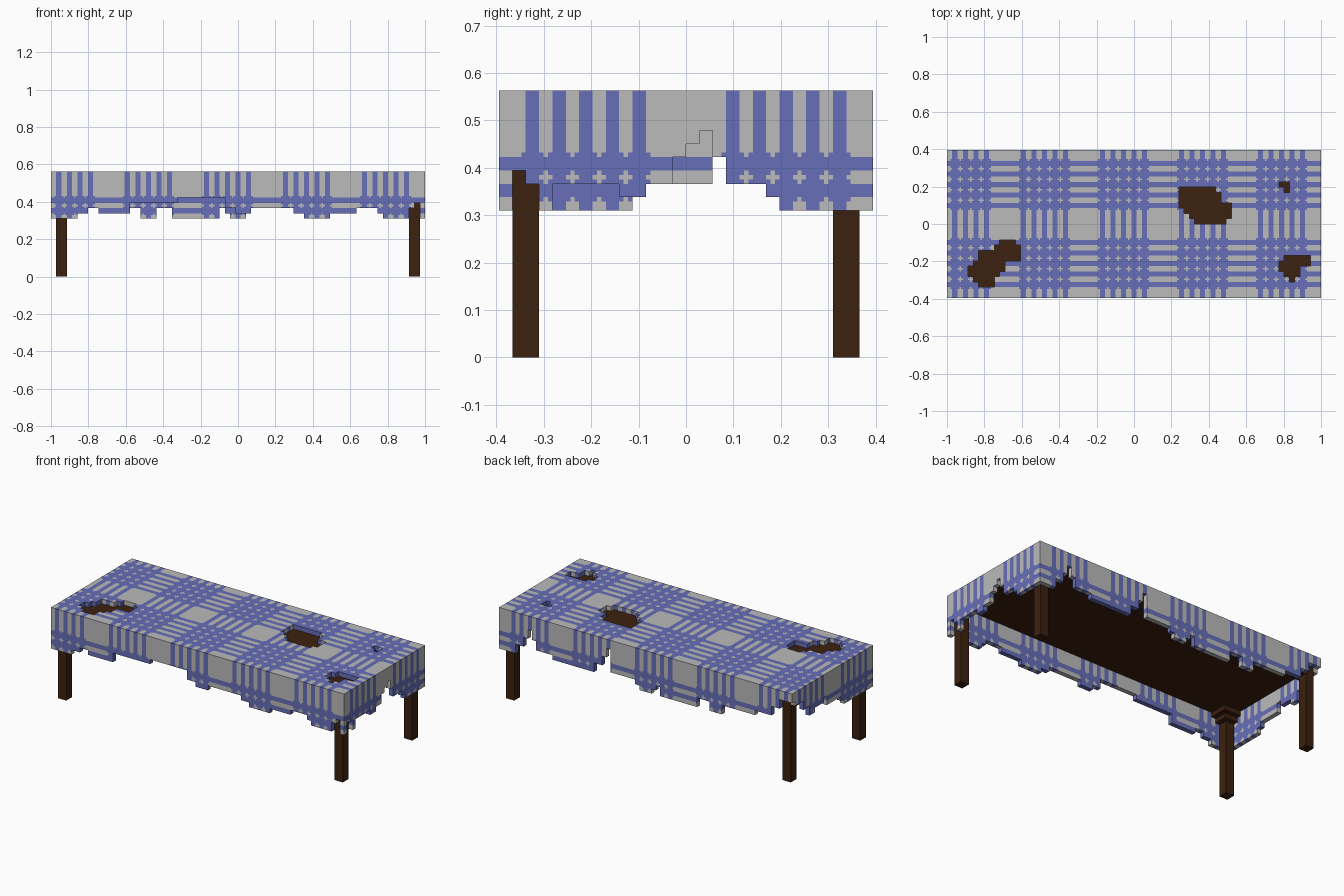
import bpy
import bmesh
from mathutils import Vector

cube = bpy.data.objects.get("Cube")
if cube:
    bpy.data.objects.remove(cube, do_unlink=True)

U = 2 / 71              # size of one block
NX, NY, TOP = 71, 28, 20


def material(name, rgb):
    m = bpy.data.materials.new(name)
    m.use_nodes = True
    m.diffuse_color = (*rgb, 1)
    m.node_tree.nodes["Principled BSDF"].inputs["Base Color"].default_value = (*rgb, 1)
    return m


GREY = material("cloth grey", (0.497, 0.497, 0.497))
BLUE = material("cloth blue", (0.133, 0.156, 0.479))
WOOD = material("dark wood", (0.045, 0.0150, 0.0044))


def finish(bm, name, mats):
    bmesh.ops.remove_doubles(bm, verts=bm.verts, dist=1e-5)
    me = bpy.data.meshes.new(name)
    bm.to_mesh(me)
    bm.free()
    for m in mats:
        me.materials.append(m)
    ob = bpy.data.objects.new(name, me)
    bpy.context.collection.objects.link(ob)
    return ob


# Plaid stripe rules: five stripes, then a wide gap
def stripe_x(i):
    return (i - 14) % 15 in (0, 2, 4, 6, 8)


def stripe_y(j):
    return (j - 2) % 15 in (0, 2, 4, 6, 8)


def stripe_z(k):
    return k in (12, 14)


def sheet(name, cells, place, stripe_u, stripe_v, nu, nv):
    """One-block-thick cloth; place(u, v, w) maps the sheet to block space."""
    bm = bmesh.new()

    def quad(points, normal, blue):
        pts = [Vector(place(*p)) * U for p in points]
        want = Vector(place(*normal)) - Vector(place(0, 0, 0))
        if (pts[1] - pts[0]).cross(pts[2] - pts[1]).dot(want) < 0:
            pts.reverse()
        f = bm.faces.new([bm.verts.new(p) for p in pts])
        f.material_index = int(blue)

    def rect(u, v, s, w, blue):
        quad([(u, v, w), (u + s, v, w), (u + s, v + s, w), (u, v + s, w)],
             (0, 0, 1 if w else -1), blue)

    for u, v in cells:
        blue = stripe_u(u) or stripe_v(v)
        # small blue corners where two stripes meet
        corners = set()
        if not blue:
            for du in (-1, 1):
                for dv in (-1, 1):
                    if (0 <= u + du < nu and 0 <= v + dv < nv
                            and stripe_u(u + du) and stripe_v(v + dv)):
                        corners.add((du, dv))
        for w in (0, 1):
            if corners:
                for a in range(3):
                    for b in range(3):
                        rect(u + a / 3, v + b / 3, 1 / 3, w, (a - 1, b - 1) in corners)
            else:
                rect(u, v, 1, w, blue)
        # rim faces
        for d in (0, 1):
            if (u + 2 * d - 1, v) not in cells:
                quad([(u + d, v, 0), (u + d, v + 1, 0), (u + d, v + 1, 1), (u + d, v, 1)],
                     (2 * d - 1, 0, 0), blue)
            if (u, v + 2 * d - 1) not in cells:
                quad([(u, v + d, 0), (u + 1, v + d, 0), (u + 1, v + d, 1), (u, v + d, 1)],
                     (0, 2 * d - 1, 0), blue)
    return finish(bm, name, (GREY, BLUE))


# Cloth top with ragged holes: row -> first and last missing block
hole_rows = [
    (10, 10, 12), (9, 9, 13), (8, 6, 13), (7, 6, 13), (6, 5, 10), (5, 4, 10),
    (4, 4, 9), (3, 5, 8), (2, 6, 8),
    (20, 44, 50), (19, 44, 51), (18, 44, 51), (17, 44, 53), (16, 45, 53),
    (15, 46, 53), (14, 47, 52),
    (21, 63, 64), (20, 64, 64),
    (7, 64, 68), (6, 63, 68), (5, 63, 66), (4, 64, 66), (3, 65, 65),
]
holes = {(i, j) for j, a, b in hole_rows for i in range(a, b + 1)}
top_cells = {(i, j) for i in range(NX) for j in range(NY)} - holes
sheet("cloth_top", top_cells, lambda u, v, w: (u - NX / 2, v - NY / 2, TOP - 1 + w),
      stripe_x, stripe_y, NX, NY)


# Torn hanging sides: runs of (width, lowest block)
def hanging(start, runs):
    cells, u = set(), start
    for width, low in runs:
        for _ in range(width):
            cells |= {(u, k) for k in range(low, TOP - 1)}
            u += 1
    return cells


front = [(5, 11), (2, 12), (2, 13), (6, 12), (9, 14), (9, 15), (2, 13), (3, 12), (8, 13),
         (2, 12), (5, 11), (5, 12), (4, 13), (1, 12), (5, 11), (1, 13), (1, 14), (1, 11)]
back = [(3, 18), (2, 16), (4, 14), (8, 13), (3, 11), (3, 13), (9, 11), (1, 13), (1, 12),
        (3, 11), (1, 12), (6, 13), (1, 18), (1, 16), (2, 14), (10, 12), (4, 13), (1, 15),
        (1, 17), (1, 15), (2, 13), (4, 11)]
left = [(1, 14), (1, 13), (1, 11), (5, 13), (2, 12), (2, 13), (1, 15), (1, 16), (1, 17),
        (1, 15), (3, 13), (1, 12), (6, 11)]
right = [(9, 11), (1, 12), (5, 13), (1, 15), (3, 14), (2, 13), (2, 15), (3, 17)]

sheet("cloth_front", hanging(0, front), lambda u, v, w: (u - NX / 2, w - NY / 2, v),
      stripe_x, stripe_z, NX, TOP)
sheet("cloth_back", hanging(0, back), lambda u, v, w: (u - NX / 2, NY / 2 - 1 + w, v),
      stripe_x, stripe_z, NX, TOP)
sheet("cloth_left", hanging(1, left), lambda u, v, w: (NX / 2 - 1 + w, u - NY / 2, v),
      stripe_y, stripe_z, NY, TOP)
sheet("cloth_right", hanging(1, right), lambda u, v, w: (w - NX / 2, u - NY / 2, v),
      stripe_y, stripe_z, NY, TOP)


# Wooden table under the cloth
def add_box(bm, lo, hi):
    lo, hi = Vector(lo), Vector(hi)
    geo = bmesh.ops.create_cube(bm, size=1)
    for v in geo["verts"]:
        v.co = Vector([((a + b) / 2 + c * abs(b - a)) * U for a, b, c in zip(lo, hi, v.co)])


bm = bmesh.new()
add_box(bm, (1 - NX / 2, 1 - NY / 2, 18), (NX / 2 - 1, NY / 2 - 1, 19))
finish(bm, "table_board", [WOOD])

# Legs with stepped heads
for sx, x_name in ((-1, "right"), (1, "left")):
    for sy, y_name in ((-1, "front"), (1, "back")):
        bm = bmesh.new()
        x, y = sx * (NX / 2 - 1), sy * (NY / 2 - 1)
        for width, z0, z1 in ((2, 0, 16), (3, 16, 17), (4, 17, 18)):
            add_box(bm, (x, y, z0), (x - sx * width, y - sy * width, z1))
        finish(bm, f"{y_name}_{x_name}_leg", [WOOD])
